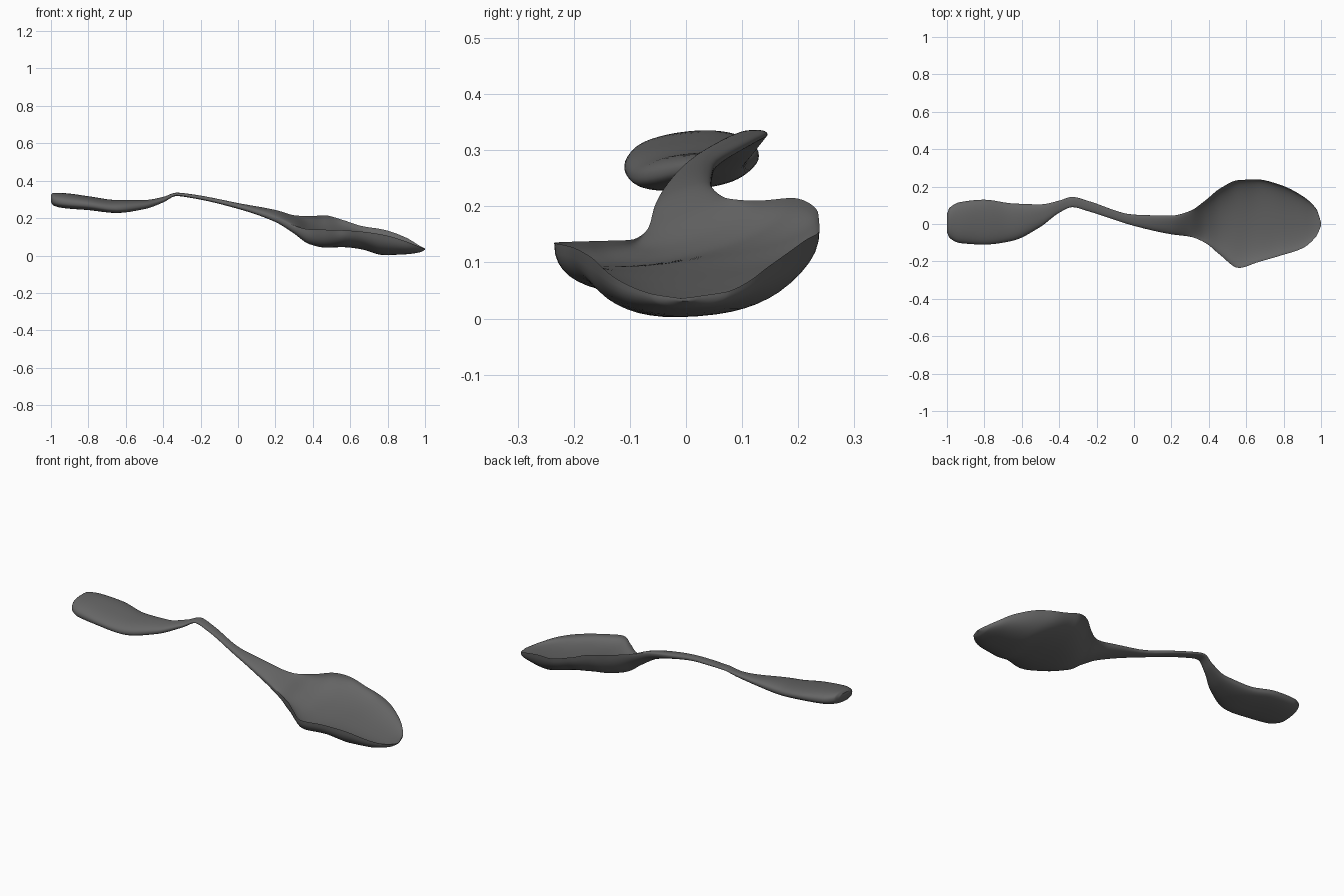
import bpy, bmesh, math

if "Cube" in bpy.data.objects:
    bpy.data.objects.remove(bpy.data.objects["Cube"])

# Stations along the length: x, y front, y back, z front rim, z back rim, z mid top, z mid underside
ST = [
    (-1.0, -.045, .055, .302, .312, .324, .286),
    (-.985, -.075, .088, .292, .308, .334, .268),
    (-.93, -.102, .117, .282, .30, .332, .255),
    (-.8, -.11, .13, .27, .29, .315, .245),
    (-.65, -.09, .11, .25, .27, .295, .23),
    (-.5, -.015, .105, .265, .28, .295, .25),
    (-.4, .06, .125, .295, .305, .312, .285),
    (-.33, .09, .145, .325, .328, .336, .318),
    (-.25, .07, .125, .316, .318, .328, .308),
    (0, -.01, .05, .262, .268, .28, .25),
    (.2, -.055, .045, .20, .235, .235, .185),
    (.3, -.068, .07, .16, .215, .19, .125),
    (.38, -.10, .125, .14, .21, .14, .07),
    (.46, -.165, .19, .138, .215, .112, .052),
    (.56, -.235, .235, .135, .19, .10, .05),
    (.66, -.205, .238, .128, .158, .085, .035),
    (.78, -.17, .21, .11, .138, .065, .004),
    (.9, -.13, .15, .075, .095, .045, .008),
    (.975, -.065, .08, .045, .05, .036, .018),
    (1.0, -.01, .01, .036, .038, .037, .031),
]


def slope(i, c):
    """Monotone tangent of column c at station i."""
    if i in (0, len(ST) - 1):
        a, b = (0, 1) if i == 0 else (i - 1, i)
        return (ST[b][c] - ST[a][c]) / (ST[b][0] - ST[a][0])
    d0 = (ST[i][c] - ST[i - 1][c]) / (ST[i][0] - ST[i - 1][0])
    d1 = (ST[i + 1][c] - ST[i][c]) / (ST[i + 1][0] - ST[i][0])
    return 0 if d0 * d1 <= 0 else 2 * d0 * d1 / (d0 + d1)


def station(i, t):
    h = ST[i + 1][0] - ST[i][0]
    out = [ST[i][0] + t * h]
    for c in range(1, 7):
        a, b = ST[i][c], ST[i + 1][c]
        out.append((2*t**3 - 3*t*t + 1) * a + (t**3 - 2*t*t + t) * h * slope(i, c)
                   + (3*t*t - 2*t**3) * b + (t**3 - t*t) * h * slope(i + 1, c))
    return out


N, STEPS = 48, 6
bm = bmesh.new()


def ring(s):
    """Rounded cross-section between the two rims."""
    x, y0, y1, z0, z1, zt, zb = s
    vs = []
    for k in range(N):
        a = 2 * math.pi * k / N
        c, sn = math.cos(a), math.sin(a)
        u = math.copysign(abs(c) ** .85, c)
        base, mid = (z0 + z1) / 2 + u * (z1 - z0) / 2, (z0 + z1) / 2
        off = (zt if sn >= 0 else zb) - mid
        vs.append(bm.verts.new((x, (y0 + y1) / 2 + u * (y1 - y0) / 2,
                                base + off * abs(sn) ** .85)))
    return vs


# Loft paddle handle, neck and bowl as one continuous skin
rings = [ring(station(i, j / STEPS)) for i in range(len(ST) - 1) for j in range(STEPS)]
rings.append(ring(ST[-1]))
for a, b in zip(rings, rings[1:]):
    for k in range(N):
        bm.faces.new((a[k], a[(k + 1) % N], b[(k + 1) % N], b[k]))
bm.faces.new(rings[0])
bm.faces.new(rings[-1])
bmesh.ops.recalc_face_normals(bm, faces=bm.faces)

me = bpy.data.meshes.new("spoon")
bm.to_mesh(me)
bm.free()
ob = bpy.data.objects.new("spoon", me)
bpy.context.collection.objects.link(ob)
mat = bpy.data.materials.new("dark grey")
mat.diffuse_color = (.13, .13, .13, 1)
mat.use_nodes = True
mat.node_tree.nodes["Principled BSDF"].inputs["Base Color"].default_value = mat.diffuse_color
me.materials.append(mat)
bpy.context.view_layer.objects.active = ob
ob.select_set(True)
bpy.ops.object.shade_smooth_by_angle(angle=math.radians(50))
